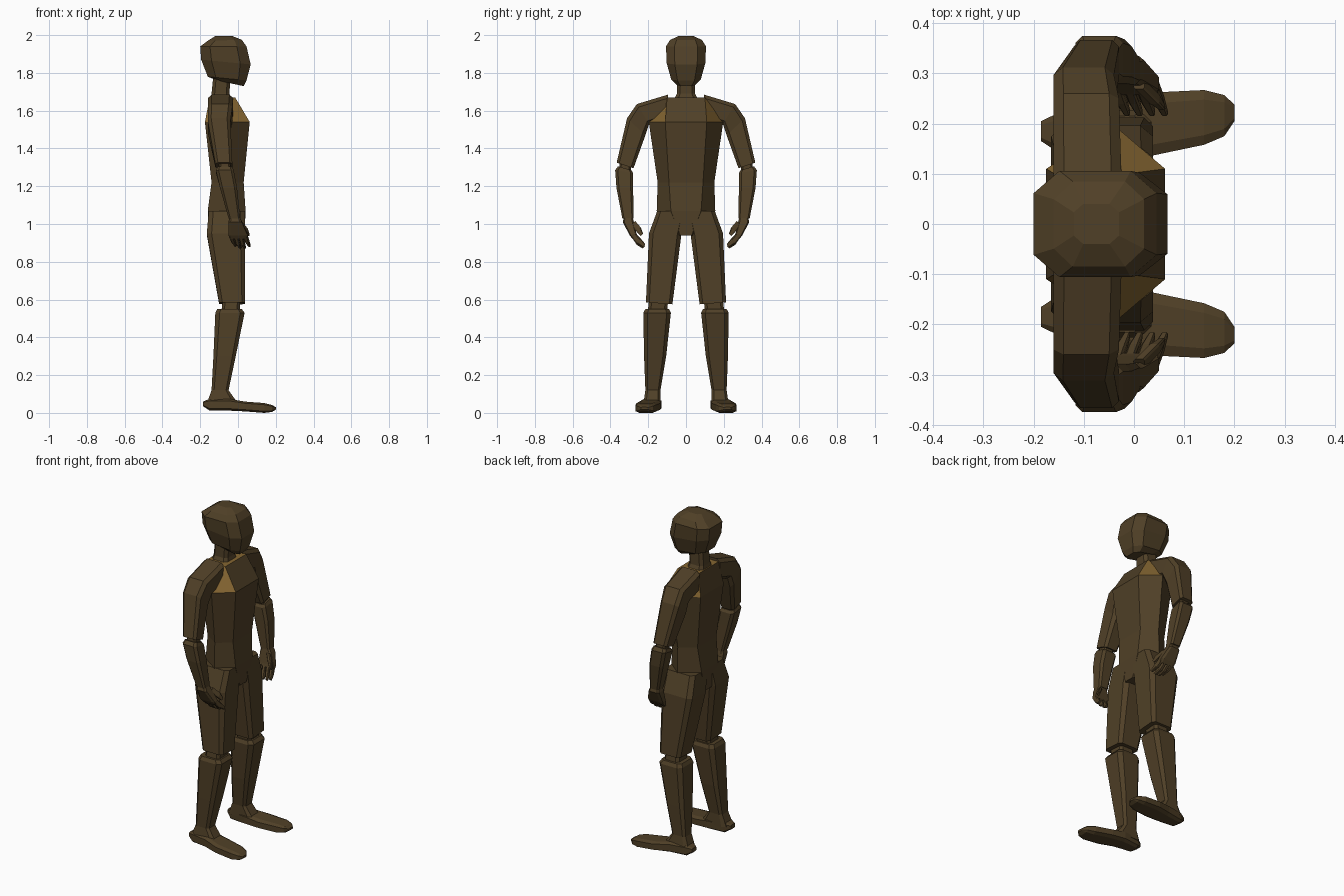
import bpy, bmesh
from mathutils import Vector


def material(name, rgb):
    m = bpy.data.materials.new(name)
    m.diffuse_color = (*rgb, 1)
    return m


BROWN = material("dark_brown", (0.080, 0.051, 0.020))
GOLD = material("golden_brown", (0.24, 0.135, 0.032))


def span(a, b, w, c=0.35):
    """Chamfered rectangular ring running from a to b, with half width vector w."""
    a, b, w = Vector(a), Vector(b), Vector(w)
    mid, u, k = (a + b) / 2, (a - b) / 2, 1 - c
    signs = [(1, k), (k, 1), (-k, 1), (-1, k), (-1, -k), (-k, -1), (k, -1), (1, -k)]
    return [mid + u * p + w * q for p, q in signs]


def loft(name, rings, mirror=False, gold=None):
    """Skin closed rings into a flat shaded solid."""
    bm = bmesh.new()
    rows = [[bm.verts.new(p) for p in r] for r in rings]
    n = len(rows[0])
    for r, s in zip(rows, rows[1:]):
        for i in range(n):
            j = (i + 1) % n
            bm.faces.new((r[i], r[j], s[j], s[i]))
    bm.faces.new(rows[0])
    bm.faces.new(rows[-1])
    bmesh.ops.recalc_face_normals(bm, faces=bm.faces)
    if gold:
        for f in bm.faces:
            f.material_index = int(gold(f))
    me = bpy.data.meshes.new(name)
    bm.to_mesh(me)
    bm.free()
    me.materials.append(BROWN)
    me.materials.append(GOLD)
    ob = bpy.data.objects.new(name, me)
    bpy.context.collection.objects.link(ob)
    if mirror:
        mod = ob.modifiers.new("mirror", 'MIRROR')
        mod.use_axis = (False, True, False)
        mod.use_mirror_merge = False
    return ob


def limb(name, sections, c=0.3):
    """Mirrored limb; section = x0, x1, outer (y, z), inner (y, z)."""
    loft(name, [span(((x0 + x1) / 2, *o), ((x0 + x1) / 2, *i), ((x1 - x0) / 2, 0, 0), c)
                for x0, x1, o, i in sections], mirror=True)


# Head: front (x, z), back (x, z), half width
head = [((0.03, 1.73), (-0.11, 1.76), 0.05),
        ((0.045, 1.76), (-0.16, 1.78), 0.078),
        ((0.067, 1.845), (-0.195, 1.87), 0.102),
        ((0.045, 1.94), (-0.20, 1.94), 0.106),
        ((0.02, 1.975), (-0.16, 1.97), 0.085),
        ((-0.03, 1.995), (-0.12, 1.995), 0.04)]
loft("head", [span((f[0], 0, f[1]), (b[0], 0, b[1]), (0, w, 0), 0.42) for f, b, w in head])

# Neck
loft("neck", [span((f, 0, z), (b, 0, z), (0, w, 0))
              for z, f, b, w in [(1.64, -0.03, -0.15, 0.075), (1.69, -0.045, -0.14, 0.048),
                                 (1.79, -0.04, -0.13, 0.045)]])

# Torso: z, front x, y, side x, y, back x, y
torso = [(1.67, -0.015, 0.10, -0.08, 0.105, -0.15, 0.095),
         (1.54, 0.062, 0.11, -0.04, 0.197, -0.175, 0.11),
         (1.22, 0.03, 0.09, -0.05, 0.15, -0.14, 0.09),
         (1.07, 0.04, 0.08, -0.05, 0.155, -0.16, 0.08),
         (0.94, 0.035, 0.03, -0.05, 0.12, -0.15, 0.03)]
loft("torso", [[(xf, -yf, z), (xf, yf, z), (xs, ys, z), (xb, yb, z), (xb, -yb, z), (xs, -ys, z)]
               for z, xf, yf, xs, ys, xb, yb in torso],
     gold=lambda f: f.calc_center_median().z > 1.55
     and (abs(f.normal.y) > 0.3 or f.normal.z > 0.9))

# Arms
limb("upper_arms", [(-0.16, -0.025, (0.095, 1.685), (0.10, 1.56)),
                    (-0.16, -0.03, (0.26, 1.635), (0.195, 1.53)),
                    (-0.16, -0.04, (0.312, 1.56), (0.215, 1.47)),
                    (-0.12, -0.03, (0.367, 1.325), (0.278, 1.295))])
limb("elbows", [(-0.10, -0.04, (0.35, 1.34), (0.29, 1.32)),
                (-0.10, -0.04, (0.355, 1.26), (0.295, 1.25))])
limb("forearms", [(-0.11, -0.03, (0.36, 1.305), (0.29, 1.285)),
                  (-0.117, -0.022, (0.375, 1.285), (0.28, 1.27)),
                  (-0.095, -0.005, (0.368, 1.19), (0.28, 1.19)),
                  (-0.05, 0.012, (0.337, 1.03), (0.277, 1.03))])
limb("palms", [(-0.042, 0.008, (0.328, 1.04), (0.283, 1.04)),
               (-0.05, 0.02, (0.335, 1.01), (0.277, 1.015)),
               (-0.05, 0.05, (0.298, 0.94), (0.262, 0.95)),
               (-0.045, 0.05, (0.283, 0.92), (0.257, 0.935))])


def digit(name, path, r):
    loft(name, [span((x, y + r * k, z - r * k), (x, y - r * k, z + r * k), (r * k, 0, 0))
                for (x, y, z), k in zip(path, (1, 1, 0.6))], mirror=True)


for i in range(4):
    x = -0.036 + i * 0.025
    drop = (0.012, 0, 0, 0.008)[i]
    digit(f"finger_{i + 1}", [(x, 0.277, 0.94), (x + 0.01, 0.25, 0.90 + drop),
                              (x + 0.022, 0.222, 0.876 + drop)], 0.0105)
digit("thumb", [(0.01, 0.28, 1.005), (0.04, 0.25, 0.97), (0.055, 0.234, 0.943)], 0.011)

# Legs
limb("thighs", [(-0.155, 0.038, (0.152, 1.07), (0.0, 1.07)),
                (-0.165, 0.038, (0.196, 0.95), (0.025, 0.94)),
                (-0.10, 0.038, (0.212, 0.585), (0.072, 0.575))], 0.25)
limb("knees", [(-0.08, 0.01, (0.195, 0.60), (0.095, 0.60)),
               (-0.09, 0.01, (0.205, 0.52), (0.10, 0.52))])
limb("shins", [(-0.11, 0.02, (0.215, 0.55), (0.09, 0.55)),
               (-0.12, 0.035, (0.226, 0.53), (0.08, 0.53)),
               (-0.13, -0.012, (0.222, 0.30), (0.105, 0.30)),
               (-0.14, -0.05, (0.215, 0.12), (0.135, 0.12)),
               (-0.165, 0.0, (0.225, 0.05), (0.135, 0.05))])

# Feet: x, inner y, outer y, bottom z, top z
feet = [(-0.185, 0.165, 0.205, 0.035, 0.06), (-0.15, 0.142, 0.222, 0.012, 0.075),
        (-0.05, 0.13, 0.24, 0.012, 0.075), (0.035, 0.136, 0.262, 0.008, 0.06),
        (0.14, 0.158, 0.267, 0.0, 0.052), (0.18, 0.175, 0.257, 0.005, 0.042),
        (0.2, 0.205, 0.238, 0.017, 0.03)]
loft("feet", [span((x, y0, (z0 + z1) / 2), (x, y1, (z0 + z1) / 2), (0, 0, (z1 - z0) / 2))
              for x, y0, y1, z0, z1 in feet], mirror=True)
